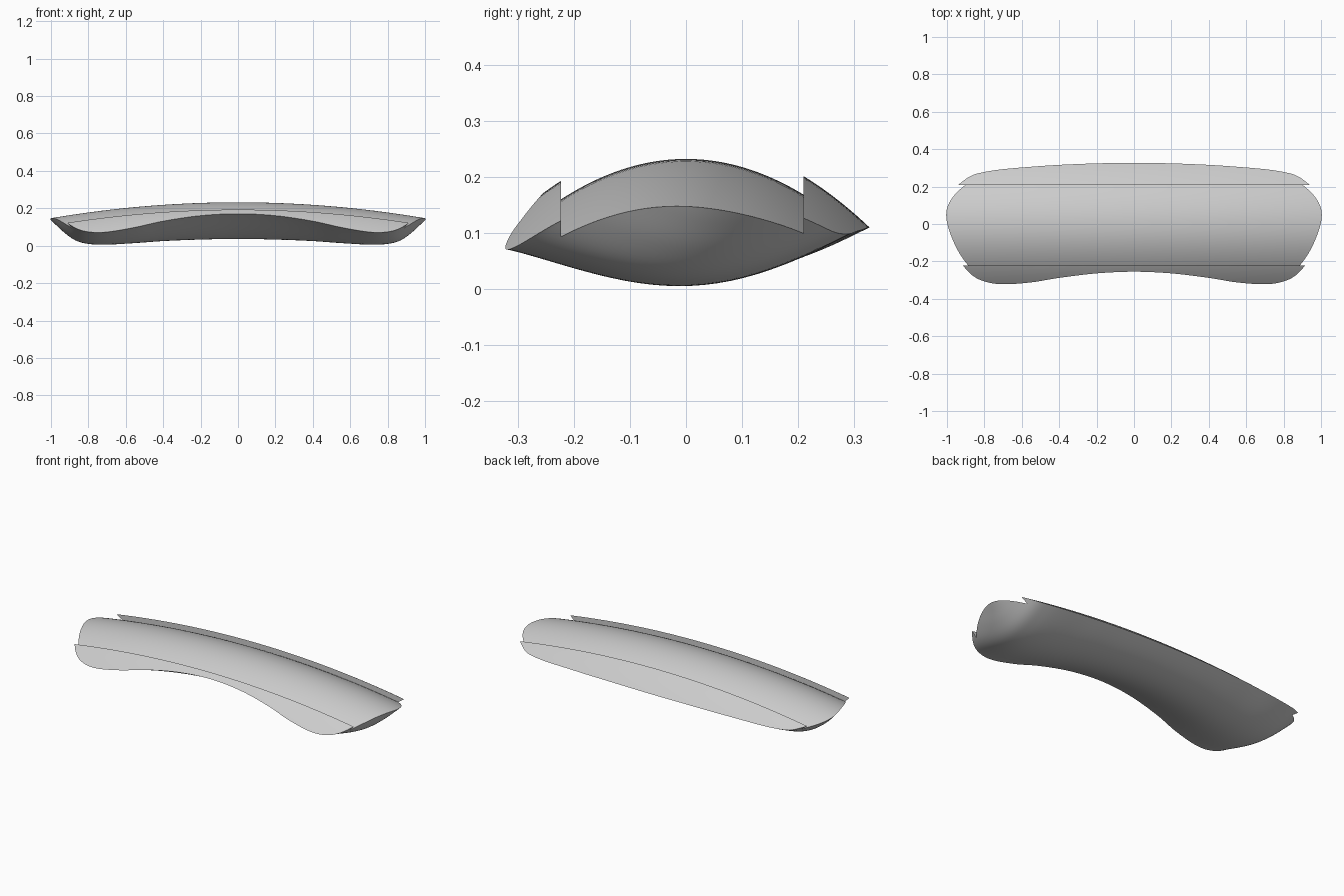
import bpy, bmesh, math

if "Cube" in bpy.data.objects:
    bpy.data.objects.remove(bpy.data.objects["Cube"], do_unlink=True)

grey = bpy.data.materials.new("plain grey")
grey.use_nodes = True
colour = (0.6, 0.6, 0.6, 1)
grey.diffuse_color = colour
grey.node_tree.nodes["Principled BSDF"].inputs["Base Color"].default_value = colour

STEP = 0.033          # height of the raised front and back lips
COLS = 40             # points across each cross-section


def crown(x, y):
    """Arched top surface of the middle panel."""
    return 0.232 - 1.45 * y * y - 0.085 * x * x


def make_object(name, bm):
    bmesh.ops.remove_doubles(bm, verts=bm.verts, dist=0.0002)
    bmesh.ops.recalc_face_normals(bm, faces=bm.faces)
    mesh = bpy.data.meshes.new(name)
    bm.to_mesh(mesh)
    bm.free()
    mesh.materials.append(grey)
    obj = bpy.data.objects.new(name, mesh)
    bpy.context.collection.objects.link(obj)
    return obj


def skin(name, rings):
    """Join closed cross-sections into a capped solid."""
    bm = bmesh.new()
    loops = [[bm.verts.new(p) for p in ring] for ring in rings]
    n = len(loops[0])
    for a, b in zip(loops, loops[1:]):
        for i in range(n):
            j = (i + 1) % n
            bm.faces.new((a[i], a[j], b[j], b[i]))
    if (rings[0][0][1] - rings[0][n // 2][1]) ** 2 > 1e-6:
        bm.faces.new(loops[0])
        bm.faces.new(loops[-1])
    return make_object(name, bm)


def spline(p0, p1, p2, p3, t):
    return [0.5 * (2 * b + (c - a) * t + (2 * a - 5 * b + 4 * c - d) * t * t
                   + (3 * b - a - 3 * c + d) * t ** 3)
            for a, b, c, d in zip(p0, p1, p2, p3)]


# Half-length stations: x, front edge y, back edge y, hull depth
half = [(0, -0.255, 0.327, 0.1), (0.2, -0.264, 0.324, 0.099),
        (0.4, -0.288, 0.316, 0.093), (0.55, -0.312, 0.306, 0.087),
        (0.7, -0.322, 0.293, 0.081), (0.8, -0.307, 0.278, 0.077),
        (0.87, -0.27, 0.258, 0.071), (0.93, -0.2, 0.217, 0.057),
        (0.98, -0.11, 0.172, 0.034), (1.015, -0.02, 0.12, 0.012),
        (1.03, 0.06, 0.06, 0)]
stations = [(-x, f, b, d) for x, f, b, d in reversed(half[1:])] + half
padded = [stations[0]] + stations + [stations[-1]]
path = [spline(*padded[i:i + 4], k / 6)
        for i in range(len(stations) - 1) for k in range(6)] + [stations[-1]]


def section(x, front, back, depth):
    top, bottom = [], []
    z0, z1 = crown(x, front) + STEP, crown(x, back) + STEP
    for i in range(COLS + 1):
        t = (1 - math.cos(math.pi * i / COLS)) / 2
        y = front + (back - front) * t
        top.append((x, y, crown(x, y) + STEP))
        sag = math.sin(math.pi * t ** 1.12)
        bottom.append((x, y, z0 + (z1 - z0) * t - depth * sag))
    return top + bottom[-2:0:-1]


# Boat-shaped shell with arched top
body = skin("curved_pad", [section(*s) for s in path])

# Cutter lowers the middle panel between the two lips
rings = []
for i in range(61):
    x = -1.2 + i * 0.04
    ys = [-0.223 + 0.432 * k / COLS for k in range(COLS + 1)]
    rings.append([(x, y, crown(x, y)) for y in ys]
                 + [(x, ys[-1], 0.5), (x, ys[0], 0.5)])
cutter = skin("panel_cutter", rings)

cut = body.modifiers.new("panel", "BOOLEAN")
cut.operation = "DIFFERENCE"
cut.solver = "EXACT"
cut.object = cutter
bpy.ops.object.select_all(action="DESELECT")
body.select_set(True)
bpy.context.view_layer.objects.active = body
bpy.ops.object.modifier_apply(modifier=cut.name)
bpy.data.objects.remove(cutter, do_unlink=True)
bpy.ops.object.shade_smooth_by_angle(angle=math.radians(30))
